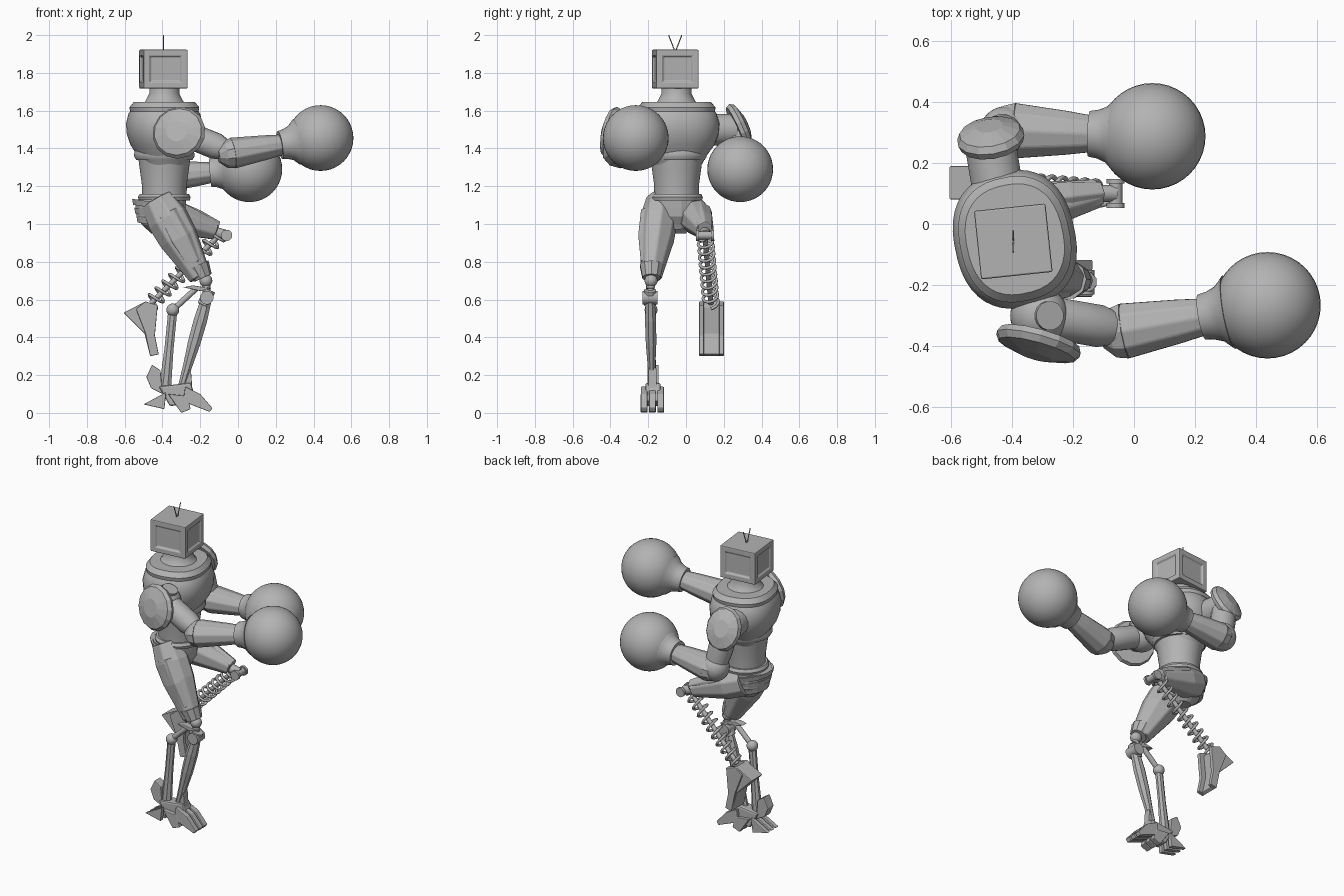
import bpy, bmesh, math
from mathutils import Vector, Matrix

default_cube = bpy.data.objects.get("Cube")
if default_cube:
    bpy.data.objects.remove(default_cube)

grey = (.45, .45, .45, 1)
metal = bpy.data.materials.new("plain grey")
metal.use_nodes = True
metal.diffuse_color = grey
metal.node_tree.nodes["Principled BSDF"].inputs["Base Color"].default_value = grey


def finish(name, bm, smooth=False, bevel=0):
    """Turn a bmesh into a named, shaded object."""
    bmesh.ops.recalc_face_normals(bm, faces=bm.faces)
    mesh = bpy.data.meshes.new(name)
    bm.to_mesh(mesh)
    bm.free()
    part = bpy.data.objects.new(name, mesh)
    bpy.context.collection.objects.link(part)
    mesh.materials.append(metal)
    if bevel:
        modifier = part.modifiers.new("soft edges", "BEVEL")
        modifier.width, modifier.segments = bevel, 2
    if smooth:
        bpy.ops.object.select_all(action="DESELECT")
        part.select_set(True)
        bpy.context.view_layer.objects.active = part
        bpy.ops.object.shade_smooth_by_angle(angle=math.radians(35))


def limb(name, start, end, radii, flat=1, sides=8, smooth=False, twist=0, power=2, bevel=0):
    """Skin evenly spaced elliptical sections from start to end; flat scales their height."""
    start, end = Vector(start), Vector(end)
    axis = (end - start).normalized()
    upright = abs(axis.z) > .9
    side = axis.cross(Vector((1, 0, 0)) if upright else Vector((0, 0, 1))).normalized()
    up = axis.cross(side)
    turn = Matrix.Rotation(math.radians(twist), 3, axis)
    bm = bmesh.new()
    rings = []
    for row, radius in enumerate(radii):
        centre = start.lerp(end, row / (len(radii) - 1))
        ring = []
        for i in range(sides):
            angle = math.tau * (i + .5) / sides
            across, along = (math.copysign(abs(value) ** (2 / power), value)
                             for value in (math.cos(angle), math.sin(angle)))
            offset = turn @ (side * across + up * along * flat) * radius
            ring.append(bm.verts.new(centre + offset))
        rings.append(ring)
    for low, high in zip(rings, rings[1:]):
        for i in range(sides):
            j = (i + 1) % sides
            bm.faces.new((low[i], low[j], high[j], high[i]))
    bm.faces.new(rings[0])
    bm.faces.new(rings[-1])
    finish(name, bm, smooth, bevel)


def rod(name, start, end, radius):
    limb(name, start, end, (radius, radius), sides=16, smooth=True)


def ball(name, centre, radius):
    bm = bmesh.new()
    bmesh.ops.create_uvsphere(bm, u_segments=40, v_segments=20, radius=radius,
                              matrix=Matrix.Translation(centre))
    finish(name, bm, smooth=True)


def plate(name, outline, middle, width, bevel=.004):
    """Extrude a side outline of x-z points across y, centred on middle."""
    bm = bmesh.new()
    near, far = ([bm.verts.new((x, middle + offset, z)) for x, z in outline]
                 for offset in (-width / 2, width / 2))
    bm.faces.new(near)
    bm.faces.new(far)
    for i in range(len(near)):
        j = (i + 1) % len(near)
        bm.faces.new((near[i], near[j], far[j], far[i]))
    finish(name, bm, bevel=bevel)


# Boxy head with a framed panel on each side
head_centre = Vector((-.395, -.057, 1.82))
bm = bmesh.new()
bmesh.ops.create_cube(bm, size=1)
bmesh.ops.scale(bm, vec=(.235, .225, .205), verts=bm.verts)
panels = [face for face in bm.faces if abs(face.normal.z) < .5]
bmesh.ops.inset_individual(bm, faces=panels, thickness=.034, use_even_offset=True)
bmesh.ops.inset_individual(bm, faces=panels, thickness=.006, depth=-.01)
bmesh.ops.transform(bm, verts=bm.verts, matrix=Matrix.Translation(head_centre)
                    @ Matrix.Rotation(math.radians(6), 4, "Z"))
finish("head", bm, bevel=.007)

# Two thin antennae
for label, lean in (("left", .035), ("right", -.035)):
    rod(label + "_antenna", head_centre + Vector((0, 0, .09)), head_centre + Vector((0, lean, .18)), .003)


# Torso parts stacked on one upright axis
def torso(name, bottom, top, radii, **style):
    limb(name, (-.39, -.05, bottom), (-.39, -.05, top), radii, sides=40, smooth=True, **style)


torso("neck", 1.61, 1.73, (.15, .1, .08, .08))
torso("chest", 1.31, 1.64, (.13, .16, .2, .22, .225, .21, .165), flat=.88, twist=12, power=2.4)
torso("collar", 1.59, 1.645, (.2, .205, .18), flat=.88, twist=12, power=2.4)
torso("chest_band", 1.34, 1.39, (.15, .16, .16, .155))
torso("waist", 1.14, 1.36, (.118, .12, .13, .14))
torso("belt", 1.125, 1.16, (.135, .14, .13))
limb("pelvis", (-.41, -.05, .95), (-.41, -.05, 1.13), (.05, .1, .13, .135, .138), sides=16)
for i in range(3):
    height, radius = 1.08 - .045 * i, .135 - .012 * i
    limb("hip_band", (-.425, -.05, height), (-.42, -.05, height + .03), (radius, radius + .01), sides=16)


# Forearm, cuff and round glove, shared by both arms
def boxing_arm(label, elbow, glove):
    elbow, glove = Vector(elbow), Vector(glove)

    def between(name, first, last, radii, **style):
        limb(label + name, elbow.lerp(glove, first), elbow.lerp(glove, last), radii, **style)

    between("_elbow_guard", -.16, 0, (.045, .085, .095), flat=.85, sides=10)
    between("_forearm", 0, .57, (.095, .085, .075, .062), flat=.88, sides=10, bevel=.006)
    between("_cuff", .54, .73, (.075, .08, .092, .122), sides=32, smooth=True)
    ball(label + "_glove", glove, .174)


boxing_arm("right", (-.03, -.35, 1.375), (.437, -.266, 1.455))
boxing_arm("left", (-.39, .305, 1.25), (.06, .287, 1.29))

# Shoulders and upper arms
right_shoulder, right_elbow = Vector((-.31, -.3, 1.49)), Vector((-.05, -.345, 1.385))
ball("right_shoulder", right_shoulder, .095)
rod("right_shoulder_axle", (-.35, -.2, 1.5), (-.32, -.39, 1.49), .065)
limb("right_upper_arm", right_shoulder, right_elbow, (.06, .07, .07, .07, .05), sides=20, smooth=True)
rod("right_arm_joint", right_shoulder, (-.275, -.3, 1.58), .048)
ball("right_elbow", right_elbow, .065)
left_shoulder, left_elbow = Vector((-.47, .26, 1.5)), Vector((-.42, .3, 1.26))
rod("left_shoulder_axle", (-.44, .08, 1.5), left_shoulder, .085)
limb("left_upper_arm", left_shoulder, left_elbow, (.07, .075, .065), sides=16, smooth=True)
ball("left_elbow", left_elbow, .085)


# Faceted, domed shoulder shields
def shield(label, centre, facing, radius, flat):
    centre, outward = Vector(centre), Vector(facing).normalized()
    limb(label + "_shoulder_shield", centre - outward * .03, centre + outward * .035,
         [radius * size for size in (.93, 1, .9, .4)], flat=flat, sides=14)


shield("right", (-.315, -.4, 1.485), (-.25, -.9, .2), .145, .97)
shield("left", (-.47, .29, 1.515), (-.15, .9, .4), .112, 1.2)

# Right leg: armoured thigh
limb("right_thigh", (-.43, -.13, 1.13), (-.2, -.183, .72), (.08, .1, .095, .075, .055),
     flat=1.15, bevel=.008)
limb("right_thigh_panel", (-.37, -.165, 1.06), (-.23, -.185, .79), (.08, .085, .06), sides=6, bevel=.005)
limb("right_knee_cup", (-.215, -.182, .78), (-.185, -.183, .715), (.065, .05), sides=10)

# Right leg: knee joint and twin shin struts
knee, axle, rear_joint = Vector((-.17, -.185, .7)), Vector((-.165, -.19, .61)), Vector((-.345, -.185, .545))
across = Vector((0, .04, 0))
ball("right_knee", knee, .034)
rod("knee_link", knee, axle, .022)
rod("knee_axle", axle - across, axle + across, .036)
limb("knee_cap", (-.185, -.19, .57), (-.15, -.19, .65), (.034, .034), bevel=.004)
plate("knee_bracket", [(-.29, .665), (-.24, .675), (-.14, .66), (-.2, .645)], -.19, .045)
limb("front_shin", axle, (-.3, -.18, .13), (.025, .032, .03, .022, .018), flat=1.2)
ball("rear_shin_joint", rear_joint, .034)
rod("rear_shin_link", rear_joint, (-.22, -.187, .66), .016)
limb("rear_shin", rear_joint, (-.385, -.178, .14), (.02, .02, .026), flat=1.3)

# Right leg: clawed foot
plate("foot_body", [(-.42, .14), (-.25, .16), (-.22, .06), (-.36, .035)], -.175, .08, bevel=.01)
plate("foot_ankle", [(-.29, .13), (-.25, .24), (-.24, .1)], -.178, .045)
plate("heel_spike", [(-.485, .19), (-.455, .255), (-.41, .225), (-.4, .1), (-.46, .13)], -.175, .06)
for label, middle in (("outer", -.222), ("middle", -.178), ("inner", -.134)):
    plate(label + "_toe", [(-.28, .14), (-.2, .1), (-.135, .025), (-.15, .005), (-.29, .06)], middle, .034)
    plate(label + "_sole_claw", [(-.37, .1), (-.27, .09), (-.25, .02), (-.3, 0)], middle, .036)
    plate(label + "_heel_claw", [(-.38, .11), (-.39, .02), (-.5, .045)], middle, .028)

# Left leg: raised thigh and pivoting knee
left_knee = Vector((-.06, .1, .94))
limb("left_thigh", (-.44, .03, 1.07), (-.12, .1, .965), (.085, .09, .07, .05), flat=1.05, bevel=.008)
limb("left_thigh_panel", (-.33, .075, 1.065), (-.11, .1, .975), (.06, .058, .042), sides=6, bevel=.005)
rod("left_knee_link", (-.13, .1, .96), left_knee, .028)
rod("left_knee_axle", left_knee - across, left_knee + across, .022)
for label, offset in (("inner", -across), ("outer", across)):
    rod(label + "_knee_disc", left_knee + offset * .8, left_knee + offset * 1.2, .03)

# Left leg: coil spring shin around a thin core
spring_top, spring_end = Vector((-.1, .1, .94)), Vector((-.46, .132, .58))
rod("spring_core", spring_top, spring_end, .014)
axis = (spring_end - spring_top).normalized()
coil_up = axis.cross(across).normalized()
coil_side = axis.cross(coil_up)
curve = bpy.data.curves.new("spring", "CURVE")
curve.dimensions = "3D"
curve.bevel_depth, curve.bevel_resolution = .008, 2
line = curve.splines.new("POLY")
line.points.add(160)
for i, point in enumerate(line.points):
    angle = math.tau * i / 16
    swing = coil_up * math.cos(angle) + coil_side * math.sin(angle)
    point.co = (*(spring_top.lerp(spring_end, i / 160) + swing * .04), 1)
curve.materials.append(metal)
bpy.context.collection.objects.link(bpy.data.objects.new("spring", curve))

# Left leg: wedge foot with side rails around a recessed sole
wedge = [(-.605, .53), (-.49, .59), (-.455, .56), (-.47, .42), (-.445, .31), (-.465, .3), (-.495, .42)]
rail = [(-.54, .55), (-.49, .59), (-.425, .57), (-.44, .41), (-.42, .31), (-.465, .3), (-.49, .42)]
plate("left_foot_block", wedge, .135, .11)
for label, middle in (("inner", .082), ("outer", .188)):
    plate(label + "_foot_rail", rail, middle, .025)
